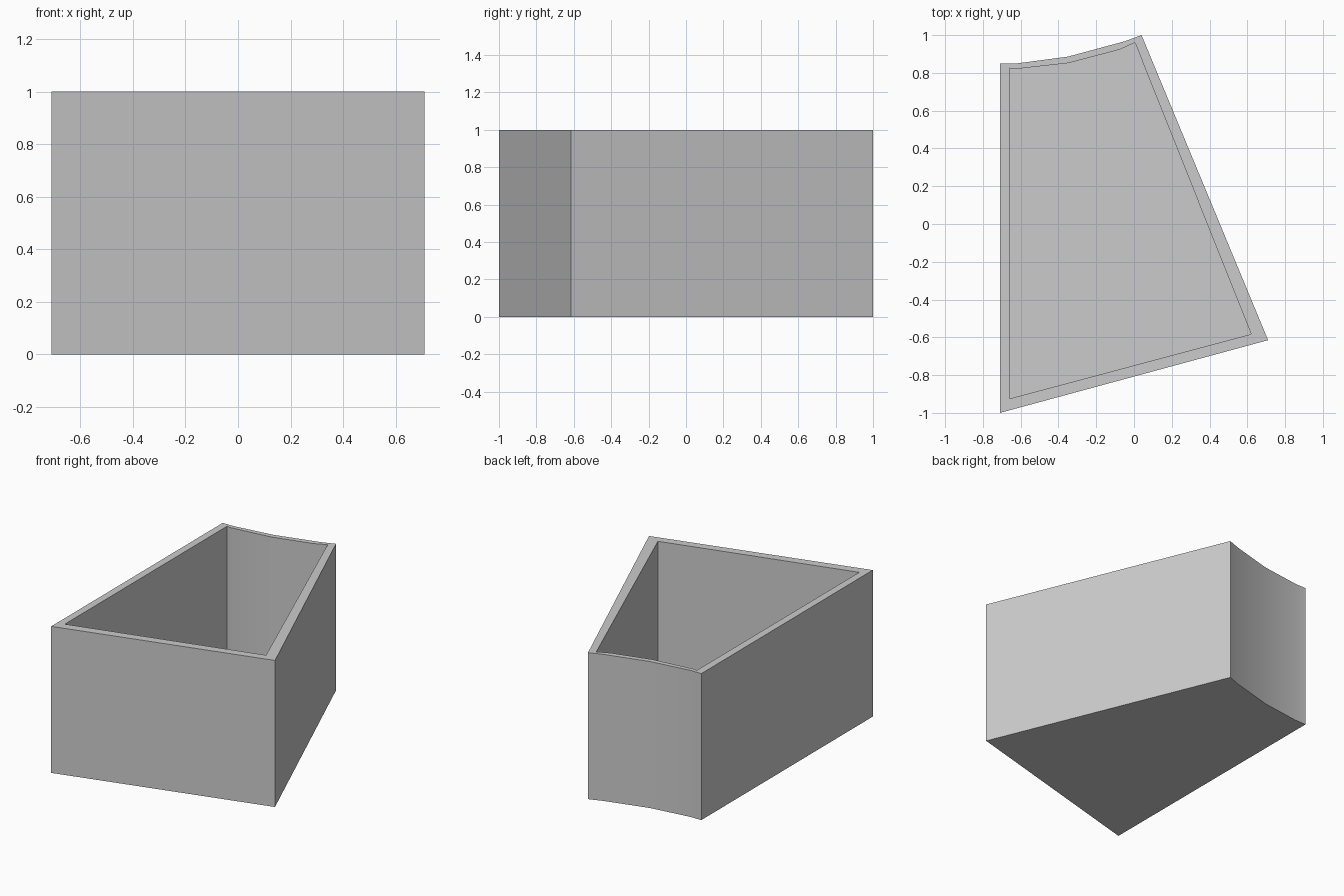
import bpy
import bmesh

cube = bpy.data.objects.get("Cube")
if cube:
    bpy.data.objects.remove(cube, do_unlink=True)

HEIGHT = 1.0
FLOOR = 0.05

# Plan outlines, counter-clockwise from the front right corner
outer = [(-0.71, -1.0), (0.71, -0.615), (0.04, 1.0), (-0.05, 0.967),
         (-0.35, 0.886), (-0.63, 0.849), (-0.71, 0.849)]
inner = [(-0.66, -0.925), (0.62, -0.583), (0.005, 0.96), (-0.077, 0.923),
         (-0.347, 0.852), (-0.632, 0.82), (-0.66, 0.825)]

# Plain grey
grey = bpy.data.materials.new("plain_grey")
grey.use_nodes = True
colour = (0.6, 0.6, 0.6, 1)
grey.diffuse_color = colour
grey.node_tree.nodes["Principled BSDF"].inputs["Base Color"].default_value = colour

bm = bmesh.new()


def ring(outline, z):
    return [bm.verts.new((x, y, z)) for x, y in outline]


def bridge(a, b):
    n = len(a)
    for i in range(n):
        j = (i + 1) % n
        bm.faces.new((a[i], a[j], b[j], b[i]))


# Outer wall, rim, inner wall, then the underside and floor
rings = [ring(outer, 0), ring(outer, HEIGHT),
         ring(inner, HEIGHT), ring(inner, FLOOR)]
for low, high in zip(rings, rings[1:]):
    bridge(low, high)
bm.faces.new(rings[0][::-1])
bm.faces.new(rings[-1])
bmesh.ops.recalc_face_normals(bm, faces=bm.faces)

mesh = bpy.data.meshes.new("open_box")
bm.to_mesh(mesh)
bm.free()
mesh.materials.append(grey)
box = bpy.data.objects.new("open_box", mesh)
bpy.context.collection.objects.link(box)

# Smooth curved back wall, sharp corners
bpy.ops.object.select_all(action="DESELECT")
box.select_set(True)
bpy.context.view_layer.objects.active = box
bpy.ops.object.shade_smooth_by_angle(angle=0.5)
